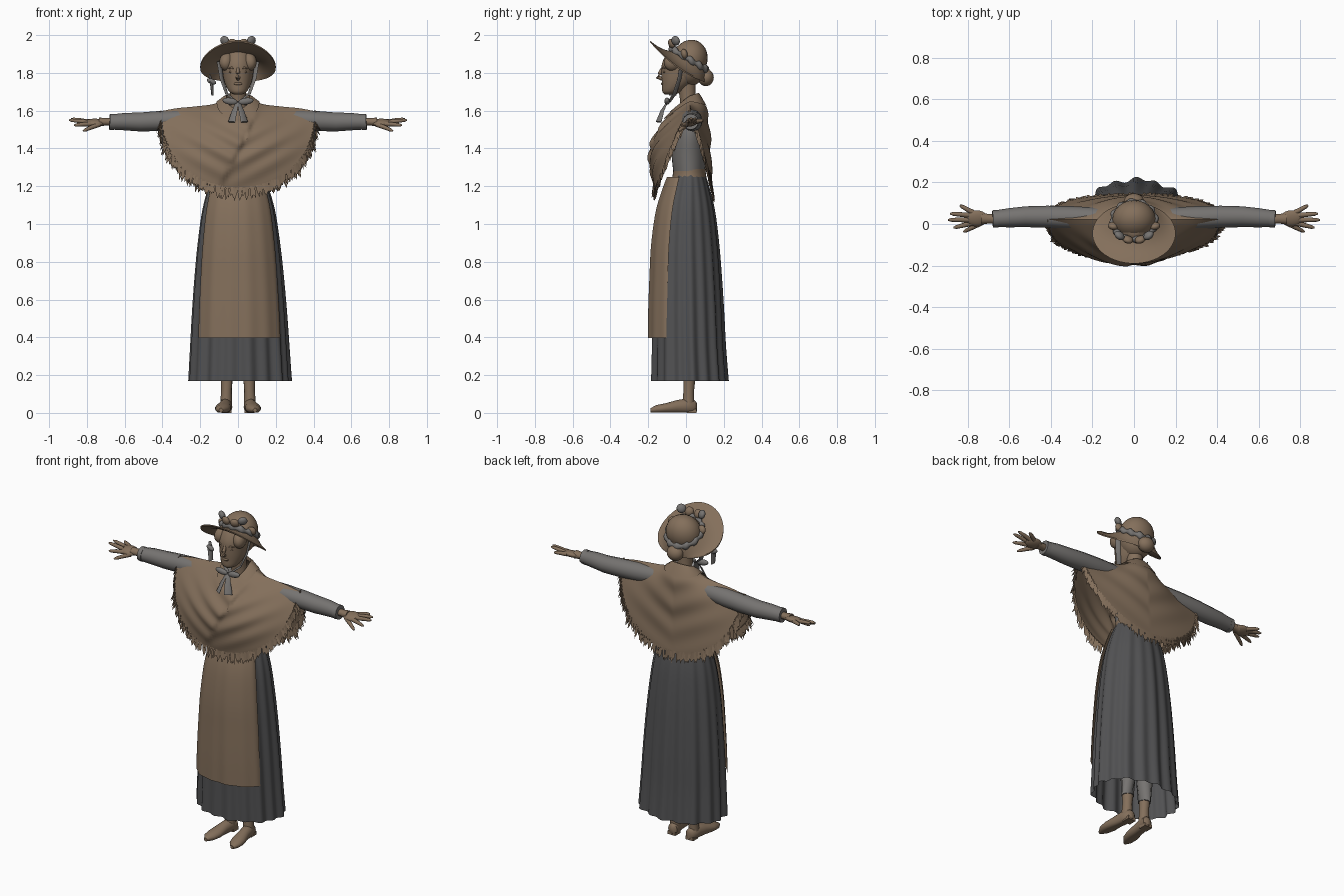
import bpy, bmesh, math, random
from mathutils import Vector

random.seed(4)
if "Cube" in bpy.data.objects:
    bpy.data.objects.remove(bpy.data.objects["Cube"])


def material(name, rgb):
    m = bpy.data.materials.new(name)
    m.use_nodes = True
    m.diffuse_color = (*rgb, 1)
    bsdf = m.node_tree.nodes["Principled BSDF"]
    bsdf.inputs["Base Color"].default_value = (*rgb, 1)
    bsdf.inputs["Roughness"].default_value = 0.9
    return m


BROWN = material("warm brown", (0.23, 0.16, 0.105))
GREY = material("light grey", (0.18, 0.172, 0.165))
DARK = material("dark grey", (0.082, 0.082, 0.085))


def finish(name, bm, mat, smooth=True):
    bmesh.ops.recalc_face_normals(bm, faces=bm.faces)
    me = bpy.data.meshes.new(name)
    bm.to_mesh(me)
    bm.free()
    me.materials.append(mat)
    ob = bpy.data.objects.new(name, me)
    bpy.context.collection.objects.link(ob)
    if smooth:
        bpy.ops.object.select_all(action='DESELECT')
        ob.select_set(True)
        bpy.context.view_layer.objects.active = ob
        bpy.ops.object.shade_smooth_by_angle(angle=math.radians(45))
    return ob


def skin(name, rows, mat, closed=True, caps=False):
    """Bridge rows of points into a surface."""
    bm = bmesh.new()
    grid = [[bm.verts.new(p) for p in row] for row in rows]
    n = len(grid[0])
    for a, b in zip(grid, grid[1:]):
        for i in range(n if closed else n - 1):
            j = (i + 1) % n
            bm.faces.new((a[i], a[j], b[j], b[i]))
    if caps:
        bm.faces.new(grid[0])
        bm.faces.new(grid[-1])
    return finish(name, bm, mat)


def angles(n):
    return [2 * math.pi * i / n for i in range(n)]


def knots(values, t):
    """Smoothly sample evenly spaced values at t in 0..1."""
    s = min(max(t, 0), 1) * (len(values) - 1)
    i = min(int(s), len(values) - 2)
    f = s - i
    p = [values[max(0, min(len(values) - 1, i + k))] for k in (-1, 0, 1, 2)]
    m0, m1 = (p[2] - p[0]) / 2, (p[3] - p[1]) / 2
    return ((2 * f**3 - 3 * f**2 + 1) * p[1] + (f**3 - 2 * f**2 + f) * m0
            + (3 * f**2 - 2 * f**3) * p[2] + (f**3 - f**2) * m1)


def stack(name, rings, mat, n=32, caps=True):
    """Body of elliptical rings given as z, y centre, x radius, y radius."""
    rows = []
    for k in range(4 * (len(rings) - 1) + 1):
        t = k / (4 * (len(rings) - 1))
        z, yc, rx, ry = (knots(c, t) for c in zip(*rings))
        rows.append([(rx * math.cos(a), yc + ry * math.sin(a), z) for a in angles(n)])
    return skin(name, rows, mat, caps=caps)


def tube(name, path, mat, flat=1.0, n=12):
    """Tube along points x, y, z, radius."""
    rows = []
    for i, p in enumerate(path):
        d = Vector(path[min(i + 1, len(path) - 1)][:3]) - Vector(path[max(i - 1, 0)][:3])
        q = d.to_track_quat('Z', 'Y')
        rows.append([Vector(p[:3]) + q @ Vector((p[3] * math.cos(a), p[3] * flat * math.sin(a), 0))
                     for a in angles(n)])
    return skin(name, rows, mat, caps=True)


def blob(name, loc, size, mat, rot=(0, 0, 0)):
    bm = bmesh.new()
    bmesh.ops.create_uvsphere(bm, u_segments=24, v_segments=14, radius=1)
    bmesh.ops.scale(bm, vec=size, verts=bm.verts)
    ob = finish(name, bm, mat)
    ob.location, ob.rotation_euler = loc, rot
    return ob


# Skirt with pleats, open at the hem
SK = [(.17, .02, .265, .195), (.35, .015, .255, .187), (.53, .012, .245, .182), (.71, .01, .232, .174),
      (.89, .008, .215, .163), (1.07, .01, .19, .14), (1.2, .015, .155, .105), (1.27, .018, .125, .08)]


def skirt_point(a, t, grow=0.0, pleat=1.0):
    z, yc, rx, ry = (knots(c, t) for c in zip(*SK))
    w = 0.008 * pleat * (1.1 - t) * (math.sin(17 * a) + 0.6 * math.sin(9 * a + 1))
    return (.008 * (1 - t) + (rx + w + grow) * math.cos(a), yc + (ry + w + grow) * math.sin(a), z)


skin("skirt", [[skirt_point(a, k / 32) for a in angles(144)] for k in range(33)], DARK)

# Apron wraps the front of the skirt
apron = []
for k in range(25):
    t = .18 + .76 * k / 24
    row = []
    for i in range(41):
        u = i / 20 - 1
        edge = 1 - abs(u) ** 6
        row.append(skirt_point(-math.pi / 2 + u * (.93 + .1 * t), t, .012 + .018 * edge, .35))
    apron.append(row)
skin("apron", apron, BROWN, closed=False)
stack("apron_waistband", [(1.25, .018, .134, .09), (1.27, .018, .131, .087), (1.29, .018, .13, .085)], BROWN)

# Bodice and neck
stack("bodice", [(1.24, .018, .125, .08), (1.36, .015, .14, .09), (1.48, .02, .155, .085),
                 (1.58, .025, .13, .06), (1.63, .025, .06, .045)], GREY)
stack("neck", [(1.58, .02, .055, .05), (1.66, .01, .043, .042), (1.76, .0, .045, .05)], BROWN)

# Shawl profiles from neck to hem
SIDE_Z = [1.665, 1.635, 1.622, 1.612, 1.595]
FRONT_Z, FRONT_Y = [1.595, 1.53, 1.42, 1.31, 1.185], [.07, .135, .195, .205, .185]
BACK_Z, BACK_Y = [1.68, 1.60, 1.47, 1.33, 1.175], [.045, .09, .105, .112, .122]
REACH = [.062, .13, .23, .33, .415]


def shawl_point(a, t):
    c, s = math.cos(a), math.sin(a)
    zs, ys = (FRONT_Z, FRONT_Y) if s < 0 else (BACK_Z, BACK_Y)
    w = abs(s) ** .9
    x = c * knots(REACH, t)
    z = (1 - w) * knots(SIDE_Z, t) + w * knots(zs, t)
    y = .022 + math.copysign(abs(s) ** .75, s) * knots(ys, t)
    if s < 0:
        # Folds fan from the shoulders, one flap overlaps the other
        step = 1 / (1 + math.exp(-160 * (x - .5 * (z - 1.4) - .01)))
        side = 1 if step > .5 else -1
        fold = math.sin(58 * (z - side * .55 * x)) * .008 * math.sin(math.pi * t)
        y -= abs(s) * (.016 * (1 - step) + fold)
    else:
        y += s * .006 * math.sin(40 * (z - .5 * abs(x))) * math.sin(math.pi * t)
    return Vector((x, y, z))


skin("shawl", [[shawl_point(a, k / 36) for a in angles(160)] for k in range(37)], BROWN)

# Collar fold around the neck
skin("shawl_collar", [[shawl_point(a, t) + Vector((0, 0, h)) for a in angles(48)]
                      for t, h in ((0, -.01), (.0, .015), (.08, .018), (.2, .008))], BROWN)

# Fringe of tapered strands in two layers
bm = bmesh.new()
for layer in (0, 1):
    for a in angles(170):
        p = shawl_point(a + random.uniform(-.015, .015), 1 - .02 * layer)
        out = Vector((math.cos(a), .6 * math.sin(a), 0)) * random.uniform(.0, .02)
        tip = p + out + Vector((random.uniform(-.012, .012), 0, -random.uniform(.035, .065)))
        mid = p.lerp(tip, .6)
        tangent = Vector((-math.sin(a), .5 * math.cos(a), 0)).normalized()
        inward = Vector((-math.cos(a), -math.sin(a), 0)) * .007
        ring = []
        for q, w in ((p + Vector((0, 0, .008)), .006), (mid, .007)):
            ring.append([bm.verts.new(q + o) for o in (tangent * w, -tangent * w, inward)])
        end = bm.verts.new(tip)
        for i in range(3):
            j = (i + 1) % 3
            bm.faces.new((ring[0][i], ring[0][j], ring[1][j], ring[1][i]))
            bm.faces.new((ring[1][i], ring[1][j], end))
finish("shawl_fringe", bm, BROWN, smooth=False)

# Head, hair and face
stack("head", [(1.685, -.085, .02, .025), (1.70, -.075, .046, .05), (1.74, -.05, .068, .077), (1.79, -.03, .08, .1),
               (1.85, -.022, .084, .105), (1.91, -.01, .07, .085), (1.94, 0, .04, .05)], BROWN)
blob("hair", (0, .015, 1.83), (.093, .092, .1), BROWN)
blob("hair_bun", (0, .105, 1.775), (.05, .042, .045), BROWN)
tube("nose", [(0, -.122, 1.83, .007), (0, -.14, 1.795, .011), (0, -.15, 1.778, .013), (0, -.127, 1.768, .009)], BROWN)
blob("lips", (0, -.123, 1.743), (.022, .009, .008), BROWN)
blob("chin", (0, -.105, 1.705), (.025, .02, .018), BROWN)

# Straw hat: dome crown and tilted brim
blob("hat_crown", (0, .02, 1.87), (.105, .093, .107), BROWN, (-.35, 0, 0))


def brim_point(a, t, drop=0):
    s = -math.sin(a)
    inner = Vector((.098 * math.cos(a), .018 - .088 * s, 1.862 + .052 * s))
    outer = Vector((.2 * math.cos(a), -.045 - .145 * s, 1.835 + .105 * s + .03 * s * s))
    p = inner.lerp(outer, t)
    return p + Vector((0, 0, -.012 * math.sin(math.pi * t) - drop))


brim = [[brim_point(a, k / 8) for a in angles(64)] for k in range(9)]
brim += [[brim_point(a, k / 8, .008) for a in angles(64)] for k in range(8, -1, -1)]
skin("hat_brim", brim, BROWN)

# Ruffled ribbon round the crown with loops at the front
ruffle = []
for a in angles(72):
    p = brim_point(a, .04)
    r = .014 + .005 * math.sin(12 * a)
    d = Vector((math.cos(a), math.sin(a), 0))
    ruffle.append([p + d * r * math.cos(b) + Vector((0, 0, .012 + 1.3 * r * math.sin(b))) for b in angles(10)])
skin("hat_ribbon", ruffle + ruffle[:1], GREY)

for sx, side in ((1, "left"), (-1, "right")):
    for k, (x, y, z, r) in enumerate([(.03, -.075, 1.955, .5), (.07, -.055, 1.97, -.5), (.1, -.01, 1.9, .9)]):
        blob(f"{side}_ribbon_loop_{k}", (sx * x, y, z), (.027, .018, .026), (BROWN, GREY)[k % 2], (.4, sx * r, sx * .5))

    # Brows and eyes
    blob(side + "_eye", (sx * .033, -.114, 1.805), (.014, .007, .006), BROWN)
    tube(side + "_brow", [(sx * .014, -.124, 1.822, .004), (sx * .034, -.121, 1.828, .005),
                          (sx * .054, -.106, 1.822, .003)], BROWN)
    blob(side + "_hair_wave", (sx * .055, -.06, 1.86), (.04, .06, .05), BROWN, (.4, 0, sx * .4))

    # Bonnet straps and chin bow
    tube(side + "_hat_strap", [(sx * .1, -.02, 1.86, .016), (sx * .087, -.035, 1.77, .014),
                               (sx * .06, -.06, 1.69, .013), (sx * .005, -.09, 1.645, .01)], GREY, .3)
    blob(side + "_bow_loop", (sx * .042, -.1, 1.65), (.04, .014, .018), GREY, (0, sx * -.15, 0))
    tube(side + "_bow_tail", [(sx * .005, -.1, 1.645, .008), (sx * .018, -.125, 1.6, .017),
                              (sx * .034, -.145, 1.54, .024)], GREY, .25)

    # Sleeves, cuffs and hands
    tube(side + "_sleeve", [(sx * .12, .025, 1.56, .05), (sx * .3, .03, 1.55, .056), (sx * .42, .035, 1.545, .053),
                            (sx * .52, .035, 1.54, .05), (sx * .6, .03, 1.542, .046), (sx * .67, .025, 1.54, .04)], GREY)
    tube(side + "_cuff", [(sx * .655, .025, 1.54, .043), (sx * .68, .024, 1.541, .042)], GREY)
    tube(side + "_wrist", [(sx * .65, .025, 1.54, .024), (sx * .7, .025, 1.541, .023), (sx * .735, .026, 1.54, .028)], BROWN, .85)
    blob(side + "_palm", (sx * .758, .027, 1.537), (.055, .04, .019), BROWN, (.25, 0, 0))
    tips = [(.82, -.038, 1.492), (.868, -.018, 1.522), (.895, .02, 1.55), (.885, .05, 1.556), (.838, .09, 1.548)]
    roots = [(.735, .005, 1.527), (.78, .004, 1.53), (.795, .02, 1.538), (.79, .042, 1.541), (.775, .055, 1.541)]
    for k, (a, b) in enumerate(zip(roots, tips)):
        path = [(sx * (a[0] + (b[0] - a[0]) * t), a[1] + (b[1] - a[1]) * t, a[2] + (b[2] - a[2]) * t + .006 * t * (1 - t), r)
                for t, r in ((0, .013), (.5, .011), (.85, .009), (1, .004))]
        tube(f"{side}_finger_{k}", path, BROWN, n=10)

    # Legs, stockings and shoes
    tube(side + "_stocking", [(sx * .058, .02, .45, .048), (sx * .06, .02, .3, .046), (sx * .06, .018, .17, .036)], GREY)
    tube(side + "_ankle", [(sx * .06, .018, .19, .033), (sx * .061, .015, .12, .028), (sx * .063, .012, .04, .032)], BROWN)
    shoe = []
    for y, z, w, h in [(.058, .03, .012, .02), (.045, .032, .03, .032), (0, .036, .034, .036), (-.05, .032, .034, .032),
                       (-.11, .024, .042, .024), (-.155, .02, .034, .02), (-.188, .014, .01, .01)]:
        x = .062 - .13 * (y - .03)
        shoe.append([(sx * (x + w * math.cos(a)), y, max(.002, z + h * math.sin(a) * 1.1)) for a in angles(20)])
    skin(side + "_shoe", shoe, BROWN, caps=True)
    bm = bmesh.new()
    bmesh.ops.create_cube(bm, size=1)
    bmesh.ops.scale(bm, vec=(.052, .05, .02), verts=bm.verts)
    heel = finish(side + "_heel", bm, BROWN)
    heel.location = (sx * .061, .03, .01)

# Ribbon end hanging beside the face
tube("ribbon_end", [(-.15, -.06, 1.79, .006), (-.14, -.07, 1.75, .016), (-.135, -.07, 1.68, .02)], GREY, .3)
blob("ribbon_knot", (-.14, -.07, 1.755), (.026, .012, .014), GREY, (0, .4, 0))
